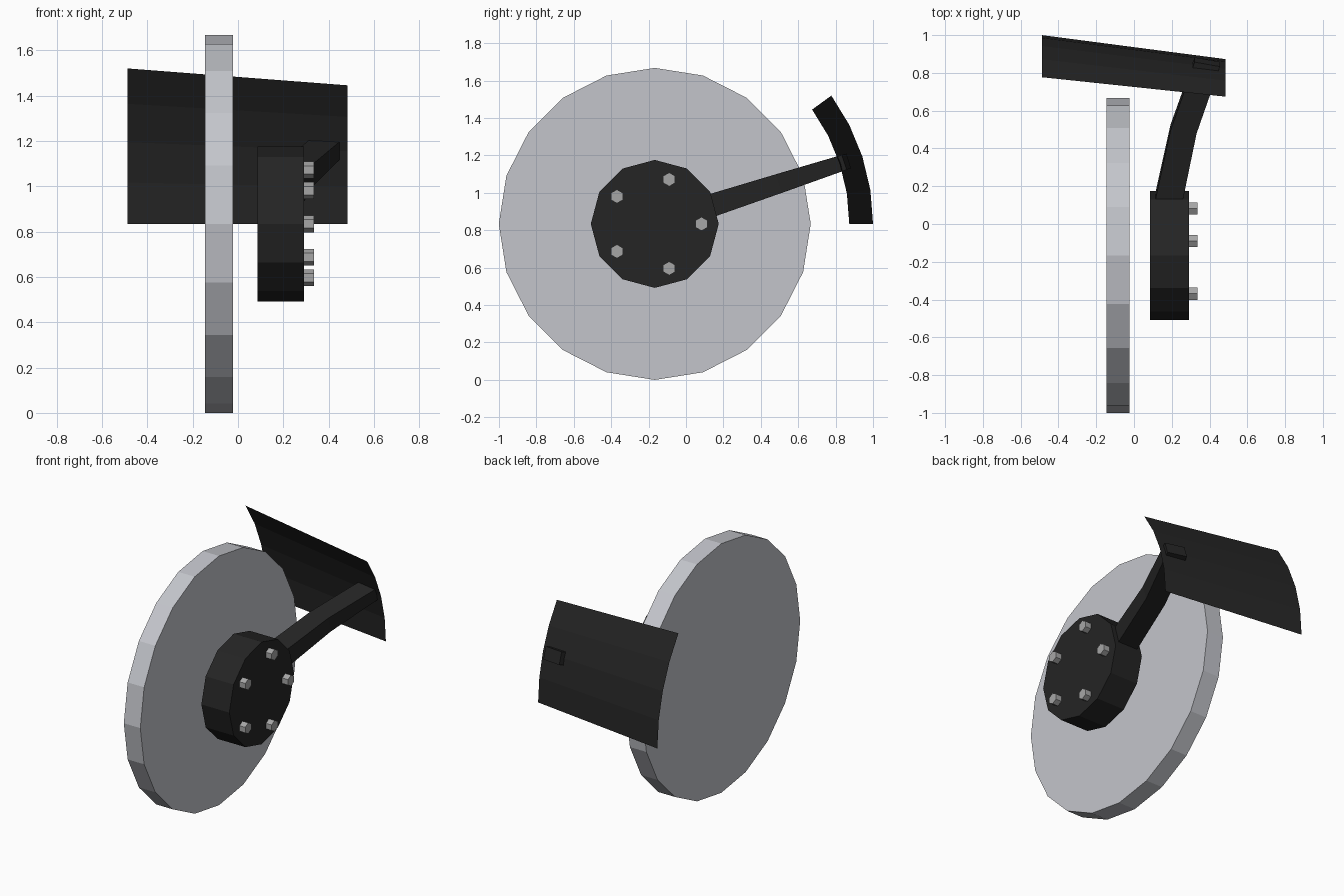
import bpy, bmesh, math

if "Cube" in bpy.data.objects:
    bpy.data.objects.remove(bpy.data.objects["Cube"])

CY, CZ = -0.167, 0.834      # common axis of disc, hub and shield


def material(name, rgb):
    m = bpy.data.materials.new(name)
    m.diffuse_color = (*rgb, 1)
    m.use_nodes = True
    m.node_tree.nodes["Principled BSDF"].inputs["Base Color"].default_value = m.diffuse_color
    return m


BLACK = material("black", (0.018, 0.018, 0.018))
STEEL = material("pale_steel", (0.55, 0.56, 0.60))
BOLT = material("bolt_grey", (0.38, 0.38, 0.38))


def make(name, mat, build, closed=True):
    bm = bmesh.new()
    build(bm)
    if closed:
        bmesh.ops.recalc_face_normals(bm, faces=bm.faces)
    me = bpy.data.meshes.new(name)
    bm.to_mesh(me)
    bm.free()
    me.materials.append(mat)
    ob = bpy.data.objects.new(name, me)
    bpy.context.collection.objects.link(ob)
    return ob


def polar(x, r, deg, perp=0.0):
    """Point at radius r and angle deg (from +y towards +z) round the axis."""
    a = math.radians(deg)
    return (x, CY + r * math.cos(a) - perp * math.sin(a),
            CZ + r * math.sin(a) + perp * math.cos(a))


def loft(bm, rings):
    rows = [[bm.verts.new(p) for p in ring] for ring in rings]
    n = len(rows[0])
    for a, b in zip(rows, rows[1:]):
        for i in range(n):
            j = (i + 1) % n
            bm.faces.new((a[i], a[j], b[j], b[i]))
    bm.faces.new(rows[0])
    bm.faces.new(rows[-1])


def prism(name, mat, x0, x1, r, sides, dy=0.0, dz=0.0):
    """Flat-sided cylinder along x with a corner at the top."""
    def build(bm):
        loft(bm, [[(x, y + dy, z + dz) for x, y, z in
                   (polar(x, r, 90 + 360 * i / sides) for i in range(sides))]
                  for x in (x0, x1)])
    return make(name, mat, build)


# Disc and hub
prism("disc", STEEL, -0.145, -0.023, 0.834, 20)
prism("hub", BLACK, 0.085, 0.292, 0.342, 12)

# Ring of five hex bolts
for k in range(5):
    a = math.radians(72 * k)
    prism(f"bolt_{k + 1}", BOLT, 0.28, 0.335, 0.037, 6,
          0.25 * math.cos(a), 0.25 * math.sin(a))


# Bent, tapering arm: radius at left and right edge, x centre, half width, half height
def arm(bm):
    stations = [(0.29, 0.29, 0.178, 0.073, 0.062),
                (0.71, 0.695, 0.262, 0.069, 0.052),
                (1.09, 1.065, 0.388, 0.067, 0.041)]
    loft(bm, [[polar(x - w, rl, 18, -h), polar(x + w, rr, 18, -h),
               polar(x + w, rr, 18, h), polar(x - w, rl, 18, h)]
              for rl, rr, x, w, h in stations])


make("arm", BLACK, arm)


# Curved shield: a conical sheet in four facets
def shield(bm):
    left = [bm.verts.new(polar(-0.488, 1.167, 9 * i)) for i in range(5)]
    right = [bm.verts.new(polar(0.484, 1.04, 9 * i)) for i in range(5)]
    for i in range(4):
        bm.faces.new((left[i], left[i + 1], right[i + 1], right[i]))


make("shield", BLACK, shield, closed=False)
